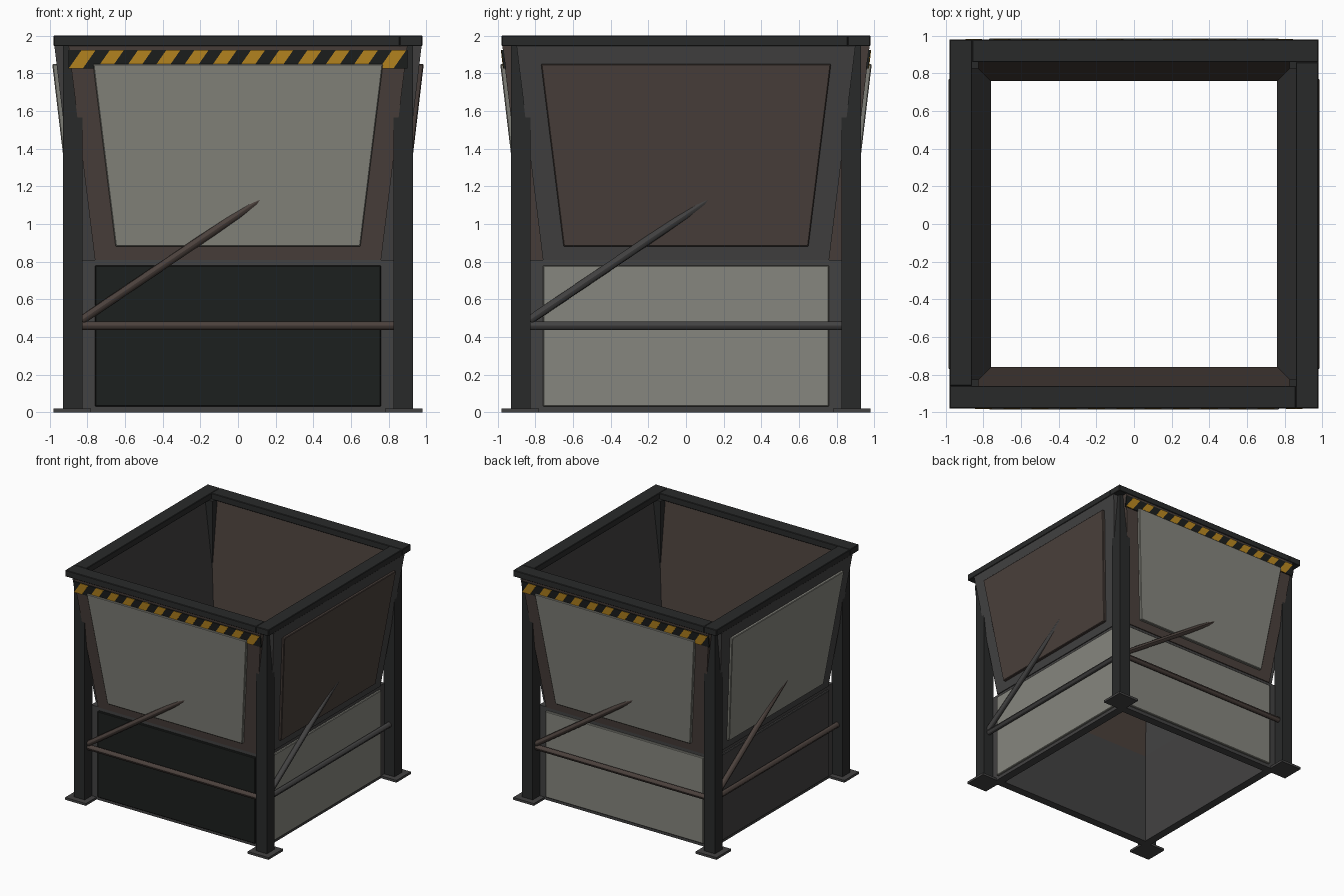
import bpy, math
from mathutils import Matrix, Vector

if "Cube" in bpy.data.objects:
    bpy.data.objects.remove(bpy.data.objects["Cube"])

def material(name, rgb):
    m = bpy.data.materials.new(name)
    m.diffuse_color = (*rgb, 1)
    m.use_nodes = True
    m.node_tree.nodes["Principled BSDF"].inputs["Base Color"].default_value = m.diffuse_color
    return m

DARK = material("dark_steel", (0.022, 0.023, 0.023))
FRAME = material("frame_grey", (0.055, 0.054, 0.054))
RUST = material("rusty_steel", (0.07, 0.052, 0.045))
PALE = material("pale_plate", (0.24, 0.24, 0.21))
BLACK = material("black_plate", (0.012, 0.014, 0.013))
YELLOW = material("hazard_yellow", (0.5, 0.25, 0.015))

def turn(k):
    return Matrix.Rotation(k * math.pi / 2, 4, 'Z')

def slab(name, k, mat, z, x0, x1, d0, d1, bevel=0.0):
    """Six-sided block on side k: x range and (inner, outer) depth at the bottom and top."""
    v = [(x, -d, zz) for zz, xs, ds in ((z[0], x0, d0), (z[1], x1, d1))
         for d in (ds[1], ds[0]) for x in xs]
    f = [(0, 2, 3, 1), (4, 5, 7, 6), (0, 1, 5, 4), (2, 6, 7, 3), (0, 4, 6, 2), (1, 3, 7, 5)]
    me = bpy.data.meshes.new(name)
    me.from_pydata(v, [], f)
    me.transform(turn(k))
    me.materials.append(mat)
    ob = bpy.data.objects.new(name, me)
    bpy.context.collection.objects.link(ob)
    if bevel:
        b = ob.modifiers.new("edge", 'BEVEL')
        b.width, b.segments = bevel, 1
    return ob

def block(name, k, mat, x, d, z, bevel=0.0):
    return slab(name, k, mat, z, x, x, d, d, bevel)

def rod(name, k, mat, a, b, r=0.023):
    a, b = Vector(a), Vector(b)
    bpy.ops.mesh.primitive_cylinder_add(vertices=12, radius=r, depth=(b - a).length)
    ob = bpy.context.object
    ob.name = name
    rot = (b - a).to_track_quat('Z', 'Y').to_matrix().to_4x4()
    ob.data.transform(turn(k) @ Matrix.Translation((a + b) / 2) @ rot)
    ob.data.materials.append(mat)
    bpy.ops.object.shade_smooth_by_angle()

def face(z):
    """Outer depth of the flared wall at height z."""
    return 0.84 + 0.119 * (z - 0.81)

def on_wall(name, k, mat, z, x0, x1, lift, bevel=0.0):
    """Plate lying on the flared wall, standing proud by lift."""
    d = [(face(h) - 0.005, face(h) + lift) for h in z]
    return slab(name, k, mat, z, x0, x1, d[0], d[1], bevel)

sides = ["front", "right", "back", "left"]
upper = [PALE, RUST, PALE, PALE]
lower = [BLACK, PALE, PALE, FRAME]
walls = [RUST, FRAME, RUST, FRAME]
rods = [RUST, FRAME, RUST, RUST]

for k, s in enumerate(sides):
    # corner post and foot plate
    block(s + "_post", k, DARK, (-0.93, -0.826), (0.826, 0.93), (0.02, 1.95))
    block(s + "_foot", k, FRAME, (-0.98, -0.78), (0.78, 0.98), (0, 0.02))
    # top rim bar
    block(s + "_rim", k, DARK, (-0.98, 0.86), (0.86, 0.98), (1.945, 2.0), 0.004)
    # straight lower wall with plate
    block(s + "_lower_wall", k, FRAME, (-0.83, 0.83), (0.76, 0.832), (0, 0.81))
    block(s + "_lower_plate", k, lower[k], (-0.76, 0.76), (0.82, 0.85), (0.03, 0.78), 0.005)
    # flared upper wall with plate
    slab(s + "_upper_wall", k, walls[k], (0.81, 1.945), (-0.76, 0.76), (-0.9, 0.9),
         (0.76, face(0.81)), (0.895, face(1.945)))
    on_wall(s + "_upper_plate", k, upper[k], (0.88, 1.85), (-0.65, 0.65), (-0.77, 0.77), 0.023, 0.005)
    # horizontal rail and diagonal brace
    rod(s + "_rail", k, rods[k], (-0.83, -0.878, 0.46), (0.83, -0.878, 0.46))
    rod(s + "_brace", k, rods[k], (-0.83, -0.878, 0.49), (0.83, -0.878, 1.61))
    # hazard strip on front and back
    if k % 2 == 0:
        z = (1.825, 1.925)
        on_wall(s + "_hazard_strip", k, BLACK, z, (-0.9, 0.9), (-0.9, 0.9), 0.008)
        for i in range(12):
            a = -0.9 + 0.15 * i
            on_wall(s + "_hazard_stripe", k, YELLOW, z, (a, a + 0.075), (a + 0.07, a + 0.145), 0.011)
